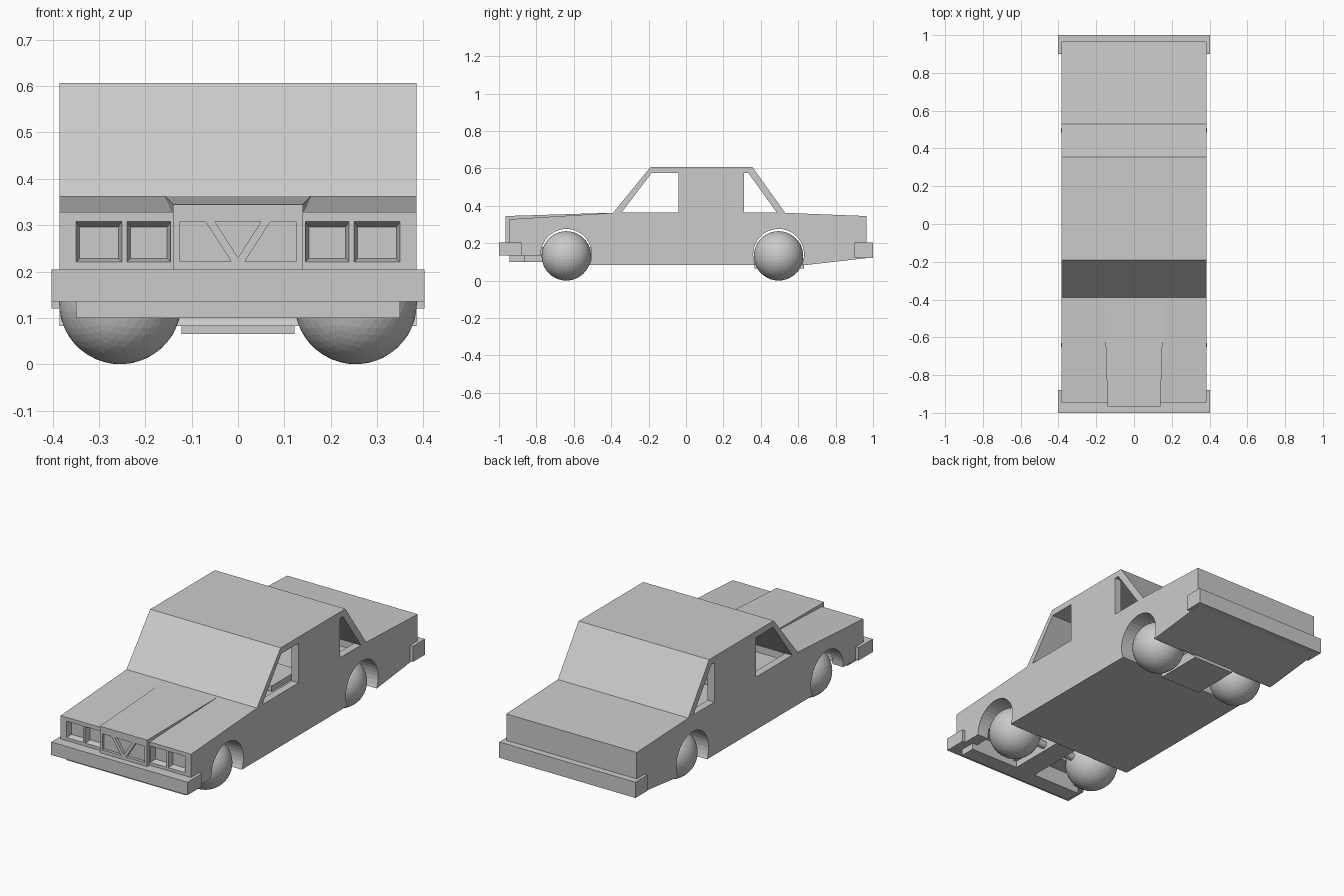
import bpy, bmesh
from mathutils import Matrix, Vector

if "Cube" in bpy.data.objects:
    bpy.data.objects.remove(bpy.data.objects["Cube"])

grey = bpy.data.materials.new("light_grey")
grey.use_nodes = True
COLOUR = (0.6, 0.6, 0.6, 1)
grey.diffuse_color = COLOUR
grey.node_tree.nodes["Principled BSDF"].inputs["Base Color"].default_value = COLOUR


def finish(name, bm):
    bmesh.ops.recalc_face_normals(bm, faces=bm.faces)
    mesh = bpy.data.meshes.new(name)
    bm.to_mesh(mesh)
    bm.free()
    mesh.materials.append(grey)
    ob = bpy.data.objects.new(name, mesh)
    bpy.context.scene.collection.objects.link(ob)
    return ob


def loft(name, ring_a, ring_b):
    """Solid between two rings with the same number of points."""
    bm = bmesh.new()
    a = [bm.verts.new(p) for p in ring_a]
    b = [bm.verts.new(p) for p in ring_b]
    bm.faces.new(a)
    bm.faces.new(b[::-1])
    for i in range(len(a)):
        j = (i + 1) % len(a)
        bm.faces.new((a[j], a[i], b[i], b[j]))
    return finish(name, bm)


def side_prism(name, profile, half):
    """Side profile (y, z) extruded across the car."""
    return loft(name, [(-half, y, z) for y, z in profile],
                [(half, y, z) for y, z in profile])


def front_prism(name, profile, y0, y1):
    """Front profile (x, z) extruded along the car."""
    return loft(name, [(x, y0, z) for x, z in profile],
                [(x, y1, z) for x, z in profile])


def rect(x0, x1, z0, z1):
    return [(x0, z0), (x1, z0), (x1, z1), (x0, z1)]


def box(name, x0, x1, y0, y1, z0, z1):
    return front_prism(name, rect(x0, x1, z0, z1), y0, y1)


def cylinder(name, y, z, radius, half):
    bm = bmesh.new()
    turn = Matrix.Translation((0, y, z)) @ Matrix.Rotation(1.5708, 4, 'Y')
    bmesh.ops.create_cone(bm, cap_ends=True, segments=40, radius1=radius,
                          radius2=radius, depth=2 * half, matrix=turn)
    return finish(name, bm)


def carve(target, cutters):
    for cutter in cutters:
        mod = target.modifiers.new(cutter.name, 'BOOLEAN')
        mod.operation = 'DIFFERENCE'
        mod.solver = 'EXACT'
        mod.object = cutter
        cutter.hide_render = True
        cutter.hide_set(True)
    bpy.context.view_layer.update()
    evaluated = target.evaluated_get(bpy.context.evaluated_depsgraph_get())
    mesh = bpy.data.meshes.new_from_object(evaluated)
    target.modifiers.clear()
    target.data = mesh
    for cutter in cutters:
        bpy.data.objects.remove(cutter)


HALF = 0.385
AXLES = {"front": -0.64, "rear": 0.495}

# Body shell
body = side_prism("body", [
    (-0.945, 0.135), (-0.945, 0.328), (-0.39, 0.362), (-0.19, 0.607),
    (0.355, 0.607), (0.53, 0.362), (0.965, 0.345), (0.965, 0.12),
    (0.63, 0.082), (-0.64, 0.082), (-0.64, 0.135)], HALF)

# Cabin space, side windows and wheel wells
cuts = [
    side_prism("cabin_cut", [(-0.345, 0.325), (-0.345, 0.362), (-0.185, 0.575),
                             (0.335, 0.575), (0.488, 0.362), (0.488, 0.325)], 0.345),
    side_prism("front_window_cut", [(-0.345, 0.363), (-0.185, 0.574),
                                    (-0.04, 0.574), (-0.04, 0.363)], 0.5),
    side_prism("rear_window_cut", [(0.31, 0.363), (0.31, 0.574),
                                   (0.334, 0.574), (0.486, 0.363)], 0.5),
]
for end, y in AXLES.items():
    cuts.append(cylinder(end + "_well_cut", y, 0.14, 0.136, 0.5))

# Headlight recesses, tapering inward, and pockets under the nose
for s in (-1, 1):
    for a, b in ((0.145, 0.24), (0.25, 0.35)):
        wide = [(s * x, z) for x, z in rect(a, b, 0.22, 0.308)]
        deep = [(s * x, z) for x, z in rect(a + 0.008, b - 0.008, 0.228, 0.296)]
        cuts.append(loft("headlight_cut", [(x, -0.946, z) for x, z in wide],
                         [(x, -0.915, z) for x, z in deep]))
    cuts.append(box("pocket_cut", *sorted((s * 0.08, s * 0.32)),
                    -0.86, -0.72, 0.05, 0.19))
carve(body, cuts)

# Raised bonnet centre and grille nose
nose = loft("bonnet_nose",
            [(-0.14, -0.965, 0.2), (0.14, -0.965, 0.2),
             (0.14, -0.965, 0.345), (-0.14, -0.965, 0.345)],
            [(-0.157, -0.4, 0.34), (0.157, -0.4, 0.34),
             (0.157, -0.4, 0.3625), (-0.157, -0.4, 0.3625)])
grille = [front_prism("grille_centre_cut",
                      [(-0.05, 0.308), (0.05, 0.308), (0, 0.23)], -1, -0.95)]
for s in (-1, 1):
    panel = [(0.125, 0.308), (0.07, 0.308), (0.015, 0.222), (0.125, 0.222)]
    grille.append(front_prism("grille_side_cut",
                              [(s * x, z) for x, z in panel], -1, -0.95))
carve(nose, grille)

# Bumpers with wrapped ends, and the valance below the front one
box("front_bumper", -0.402, 0.402, -1, -0.945, 0.135, 0.204)
box("rear_bumper", -0.402, 0.402, 0.965, 1, 0.12, 0.204)
for side, s in (("right", -1), ("left", 1)):
    x0, x1 = sorted((s * 0.38, s * 0.402))
    box(side + "_front_bumper_end", x0, x1, -0.946, -0.88, 0.135, 0.204)
    box(side + "_rear_bumper_end", x0, x1, 0.9, 0.966, 0.12, 0.204)
box("front_valance", -0.35, 0.35, -0.945, -0.86, 0.1, 0.14)

# Underside members
box("rear_axle_housing", -0.122, 0.122, 0.365, 0.63, 0.065, 0.12)
box("front_crossmember", -0.06, 0.06, -0.86, -0.5, 0.1, 0.18)

# Low seats in the cabin
for side, s in (("right", -1), ("left", 1)):
    x0, x1 = sorted((s * 0.06, s * 0.29))
    box(side + "_seat", x0, x1, -0.13, 0.1, 0.32, 0.355)

# Round wheels on axles
for end, y in AXLES.items():
    cylinder(end + "_axle", y, 0.134, 0.02, 0.25)
    for side, s in (("right", -1), ("left", 1)):
        bm = bmesh.new()
        bmesh.ops.create_icosphere(bm, subdivisions=4, radius=0.132,
                                   matrix=Matrix.Translation(Vector((s * 0.254, y, 0.132))))
        finish(f"{end}_{side}_wheel", bm)
